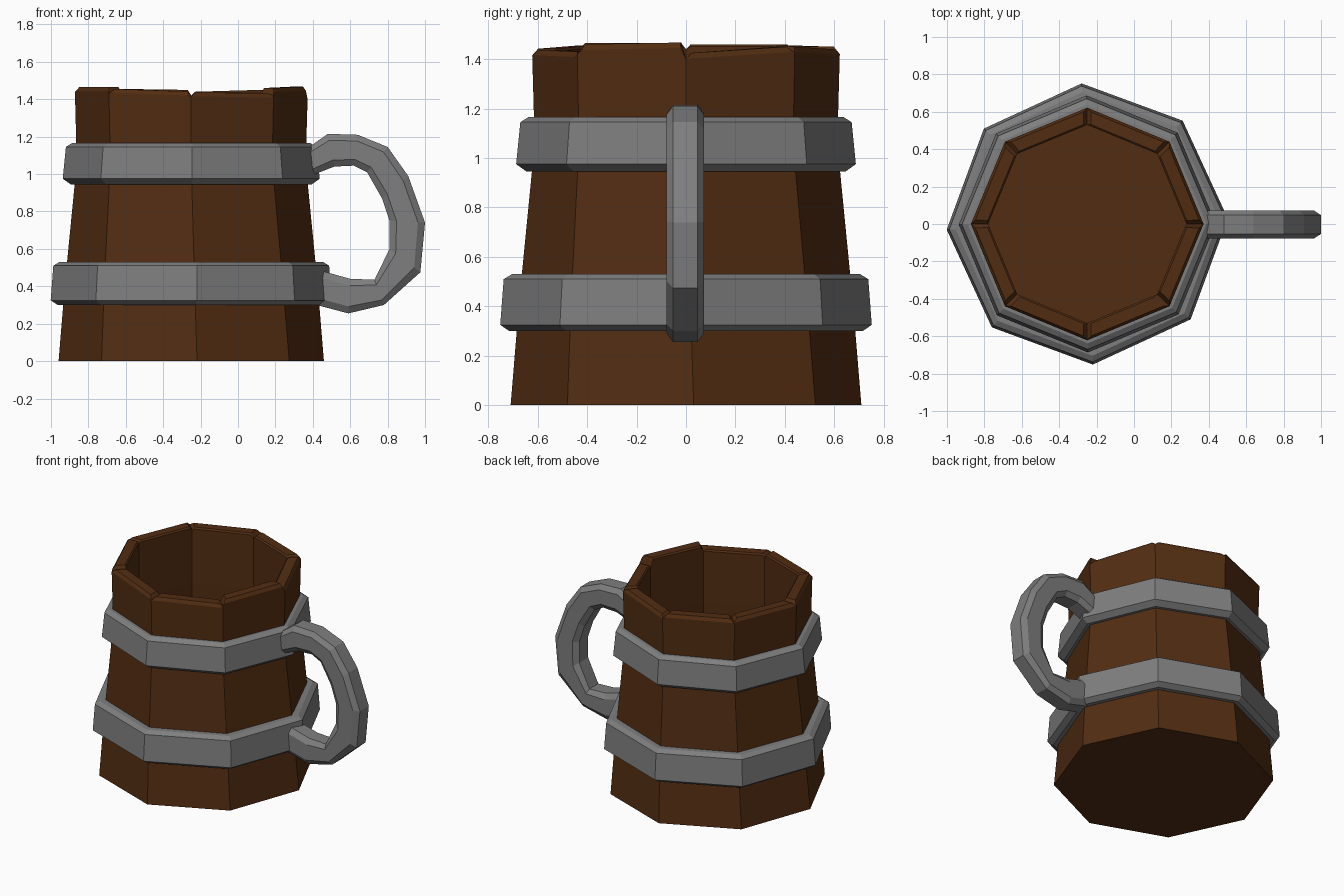
import bpy, bmesh
from math import cos, sin, radians

if "Cube" in bpy.data.objects:
    bpy.data.objects.remove(bpy.data.objects["Cube"])

CX = -0.25  # axis of the mug


def material(name, color):
    m = bpy.data.materials.new(name)
    m.diffuse_color = color
    m.use_nodes = True
    m.node_tree.nodes["Principled BSDF"].inputs["Base Color"].default_value = m.diffuse_color
    return m


WOOD = material("wood", (0.085, 0.026, 0.006, 1))
IRON = material("iron", (0.21, 0.21, 0.21, 1))


def ring_pt(r, z, k, rot=0.0):
    a = radians(45 * k + rot)
    return (CX + r * cos(a), r * sin(a), z)


def finish(name, bm, mat):
    bmesh.ops.remove_doubles(bm, verts=bm.verts, dist=0.0005)
    bmesh.ops.recalc_face_normals(bm, faces=bm.faces)
    me = bpy.data.meshes.new(name)
    bm.to_mesh(me)
    bm.free()
    ob = bpy.data.objects.new(name, me)
    me.materials.append(mat)
    bpy.context.collection.objects.link(ob)
    return ob


def loft(bm, rings, close=False):
    rows = [[bm.verts.new(p) for p in ring] for ring in rings]
    n = len(rows[0])
    pairs = list(zip(rows, rows[1:])) + ([(rows[-1], rows[0])] if close else [])
    for a, b in pairs:
        for i in range(n):
            j = (i + 1) % n
            bm.faces.new((a[i], a[j], b[j], b[i]))
    return rows


def lerp(p, q, t):
    return tuple(a + (b - a) * t for a, b in zip(p, q))


# Wooden body: outer wall, uneven stave tops with corner notches, inner wall, floor
bm = bmesh.new()
outer = [(0.71, 0, 2.5), (0.675, 0.42, 1.5), (0.612, 1.06, 0)]
inner = [(0.56, 0.12, 0), (0.53, 1.06, 0)]
for prof in (outer, inner):
    rows = loft(bm, [[ring_pt(r, z, k, rot) for k in range(8)] for r, z, rot in prof])
    bm.faces.new(rows[0])

tops = [(1.425, 1.45), (1.45, 1.44), (1.45, 1.455), (1.46, 1.46),
        (1.465, 1.465), (1.455, 1.442), (1.438, 1.43), (1.46, 1.467)]
NOTCH = [1.40, 1.425, 1.42, 1.435, 1.44, 1.43, 1.415, 1.42]
for k, (h0, h1) in enumerate(tops):
    n0, n1 = NOTCH[k], NOTCH[(k + 1) % 8]

    def outline(r_low, r_top, r_lip, drop):
        a, b = ring_pt(r_top, 0, k), ring_pt(r_top, 0, k + 1)
        c, d = ring_pt(r_lip, 0, k), ring_pt(r_lip, 0, k + 1)
        return [ring_pt(r_low, 1.06, k), ring_pt(r_low, 1.06, k + 1),
                (b[0], b[1], n1),
                lerp(a, b, 0.95)[:2] + (h1 - drop,),
                lerp(a, b, 0.05)[:2] + (h0 - drop,),
                (a[0], a[1], n0),
                lerp(c, d, 0.95)[:2] + (h1,),
                lerp(c, d, 0.05)[:2] + (h0,)]

    o = [bm.verts.new(p) for p in outline(0.612, 0.622, 0.607, 0.022)]
    i = [bm.verts.new(p) for p in outline(0.53, 0.53, 0.54, 0.01)]
    for s in (o, i):
        bm.faces.new(s[:6])
        bm.faces.new((s[4], s[3], s[6], s[7]))
        bm.faces.new((s[2], s[6], s[3]))
        bm.faces.new((s[5], s[4], s[7]))
    bm.faces.new((o[7], o[6], i[6], i[7]))
    bm.faces.new((o[6], o[2], i[2], i[6]))
    bm.faces.new((o[5], o[7], i[7], i[5]))
finish("wooden_body", bm, WOOD)


# Iron hoops
def hoop(name, prof, rot):
    bm = bmesh.new()
    loft(bm, [[ring_pt(r, z, k, rot) for k in range(8)] for r, z in prof], close=True)
    finish(name, bm, IRON)


hoop("lower_hoop", [(0.62, 0.30), (0.715, 0.30), (0.752, 0.325),
                    (0.738, 0.51), (0.705, 0.53), (0.62, 0.53)], 2.3)
hoop("upper_hoop", [(0.57, 0.945), (0.645, 0.945), (0.687, 0.975),
                    (0.67, 1.145), (0.638, 1.165), (0.57, 1.165)], 0.3)

# Handle: chamfered section lofted between its outer and inner outline (x, z)
outer_line = [(0.36, 1.13), (0.48, 1.215), (0.64, 1.21), (0.80, 1.145), (0.91, 0.99),
              (1.0, 0.74), (0.975, 0.475), (0.78, 0.30), (0.59, 0.255), (0.42, 0.30)]
inner_line = [(0.36, 0.98), (0.515, 1.04), (0.62, 1.045), (0.69, 1.01), (0.77, 0.87),
              (0.81, 0.75), (0.81, 0.60), (0.73, 0.435), (0.60, 0.44), (0.42, 0.49)]
section = [(0, -0.05), (0.2, -0.075), (0.8, -0.075), (1, -0.05),
           (1, 0.05), (0.8, 0.075), (0.2, 0.075), (0, 0.05)]
bm = bmesh.new()
rings = []
for p, q in zip(outer_line, inner_line):
    ring = []
    for t, y in section:
        x, z = lerp(p, q, t)
        ring.append((x, y - 0.003, z))
    rings.append(ring)
rows = loft(bm, rings)
bm.faces.new(rows[0])
bm.faces.new(rows[-1])
finish("handle", bm, IRON)
